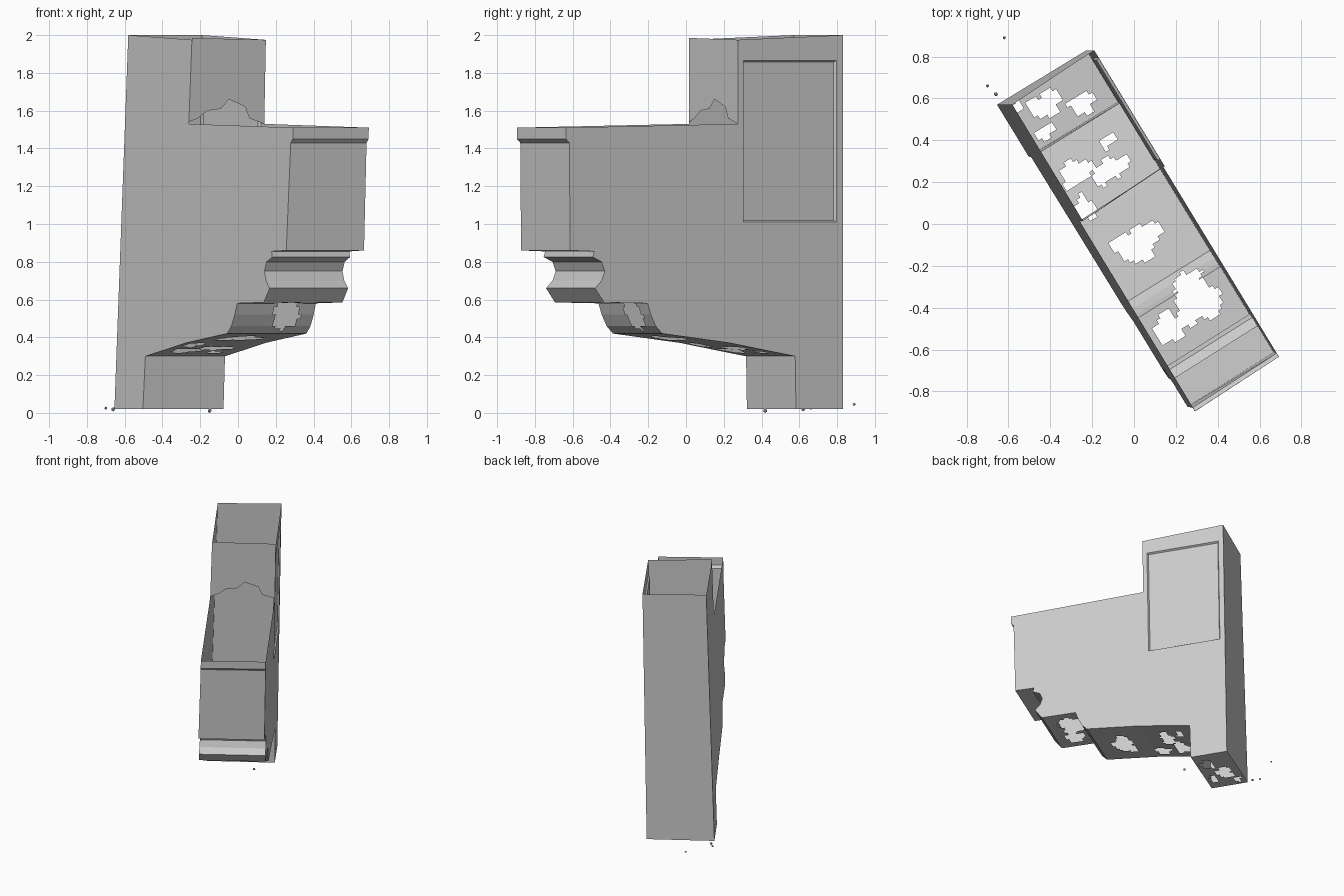
import bpy, bmesh, math, random
from mathutils import Vector

if "Cube" in bpy.data.objects:
    bpy.data.objects.remove(bpy.data.objects["Cube"])

random.seed(4)
W = 0.50  # thickness of the bracket


def place(s, w, z):
    """Length s, thickness w, height z -> slightly leaning, turned world position."""
    lean = 0.037 - 0.036 * w
    return Vector((-0.655 + 0.52 * s + 0.854 * w + lean * z,
                   0.57 - 0.854 * s + 0.52 * w, z))


def finish(name, bm):
    """bm is in local (s, w, z); move it into place and link it."""
    for v in bm.verts:
        v.co = place(*v.co)
    me = bpy.data.meshes.new(name)
    bm.to_mesh(me)
    bm.free()
    ob = bpy.data.objects.new(name, me)
    bpy.context.collection.objects.link(ob)
    return ob


def polygon(bm, pts):
    return bm.faces.new([bm.verts.new(p) for p in pts])


def in_hole(s, w, holes):
    for hs, hw, rs, rw in holes:
        a = math.atan2(w - hw, s - hs)
        r = 1 + 0.15 * math.sin(3 * a + hs * 9) + 0.1 * math.sin(5 * a)
        if ((s - hs) / rs) ** 2 + ((w - hw) / rw) ** 2 < r * r:
            return True
    return False


def strip(name, path, holes=(), step=0.02):
    """Sweep a profile across the thickness, leaving out the cells in holes."""
    bm = bmesh.new()
    rows = [path[0]]
    for (a, b), (c, d) in zip(path, path[1:]):
        n = max(1, round(math.hypot(c - a, d - b) / step)) if holes else 1
        rows += [(a + (c - a) * i / n, b + (d - b) * i / n) for i in range(1, n + 1)]
    cols = round(W / step) if holes else 1
    grid = [[bm.verts.new((s, W * j / cols, z)) for j in range(cols + 1)] for s, z in rows]
    for i in range(len(rows) - 1):
        for j in range(cols):
            q = [grid[i][j], grid[i][j + 1], grid[i + 1][j + 1], grid[i + 1][j]]
            c = sum((v.co for v in q), Vector()) / 4
            if not in_hole(c.x, c.y, holes):
                bm.faces.new(q)
    bmesh.ops.delete(bm, geom=[v for v in bm.verts if not v.link_faces], context='VERTS')
    bmesh.ops.recalc_face_normals(bm, faces=bm.faces)
    if sum((f.normal.z * f.calc_area() for f in bm.faces)) > 0.001:
        bmesh.ops.reverse_faces(bm, faces=bm.faces)
    return finish(name, bm)


# Side profile, from the foot round to the front top edge
back = [(0, 2.0), (0, 0.02)]
foot = [(0, 0.02), (0.29, 0.02)]
foot_front = [(0.29, 0.02), (0.295, 0.30)]
soffit = [(0.295, 0.30), (0.50, 0.335), (0.70, 0.37), (0.95, 0.40), (1.12, 0.42)]
lower_moulding = [(1.12, 0.42), (1.16, 0.46), (1.19, 0.52), (1.21, 0.58)]
ledge = [(1.21, 0.58), (1.48, 0.585)]
cove = [(1.48, 0.585), (1.535, 0.66), (1.495, 0.70), (1.475, 0.75), (1.495, 0.80),
        (1.55, 0.825), (1.54, 0.855)]
front = [(1.54, 0.855), (1.69, 0.86), (1.695, 1.43), (1.715, 1.45), (1.715, 1.51)]
outline = [(0, 2.0)]
for part in (back, foot, foot_front, soffit, lower_moulding, ledge, cove, front):
    outline += part[1:]
outline += [(0.65, 1.53), (0.65, 1.975)]

# Open-topped shell: back, broken underside, mouldings and front
strip("back_wall", back)
strip("foot_bottom", foot, [(0.12, 0.2, 0.06, 0.08), (0.21, 0.35, 0.05, 0.06),
                            (0.06, 0.07, 0.03, 0.04), (0.23, 0.12, 0.03, 0.05)])
strip("foot_front", foot_front)
strip("soffit", soffit, [(0.47, 0.14, 0.06, 0.08), (0.54, 0.29, 0.05, 0.10),
                         (0.64, 0.09, 0.06, 0.05), (0.42, 0.36, 0.03, 0.04),
                         (0.91, 0.22, 0.08, 0.12)])
strip("lower_moulding", lower_moulding, [(1.18, 0.32, 0.035, 0.08)])
strip("ledge", ledge, [(1.29, 0.32, 0.11, 0.11), (1.33, 0.13, 0.07, 0.07)])
cove_ob = strip("cove_moulding", cove)
strip("front_face", front)

# Plain left side
bm = bmesh.new()
polygon(bm, [(s, 0, z) for s, z in outline])
bmesh.ops.recalc_face_normals(bm, faces=bm.faces)
if next(iter(bm.faces)).normal.y > 0:
    bmesh.ops.reverse_faces(bm, faces=bm.faces)
finish("left_side", bm)

# Right side with a shallow sunken panel
bm = bmesh.new()
polygon(bm, [(s, W, z) for s, z in outline])
for co, no in (((0.04, 0, 0), (1, 0, 0)), ((0.615, 0, 0), (1, 0, 0)),
               ((0, 0, 1.01), (0, 0, 1)), ((0, 0, 1.865), (0, 0, 1))):
    bmesh.ops.bisect_plane(bm, geom=bm.verts[:] + bm.edges[:] + bm.faces[:],
                           plane_co=co, plane_no=no)
bm.normal_update()
if sum(f.normal.y for f in bm.faces) < 0:
    bmesh.ops.reverse_faces(bm, faces=bm.faces)
panel = [f for f in bm.faces
         if 0.04 < f.calc_center_median().x < 0.615 and 1.01 < f.calc_center_median().z < 1.865]
bmesh.ops.inset_region(bm, faces=panel, thickness=0.012, depth=-0.014)
finish("right_side", bm)

# Upper step wall with a broken lower edge
bm = bmesh.new()
edge = [(0, 1.54), (0.06, 1.56), (0.12, 1.60), (0.21, 1.61), (0.26, 1.66),
        (0.32, 1.64), (0.37, 1.62), (0.40, 1.56), (W, 1.53)]
polygon(bm, [(0.65, w, z) for w, z in edge] + [(0.65, W, 1.975), (0.65, 0, 1.985)])
finish("step_wall", bm)

# Loose crumbs round the foot
bm = bmesh.new()
for x, y, z, r in ((-0.62, 0.89, 0.045, 0.009), (-0.70, 0.66, 0.025, 0.009),
                   (-0.66, 0.62, 0.02, 0.012), (-0.15, 0.42, 0.012, 0.012)):
    new = bmesh.ops.create_icosphere(bm, subdivisions=1, radius=r)["verts"]
    for v in new:
        v.co = v.co * random.uniform(0.8, 1.0) + Vector((x, y, z))
me = bpy.data.meshes.new("crumbs")
bm.to_mesh(me)
bm.free()
bpy.context.collection.objects.link(bpy.data.objects.new("crumbs", me))
